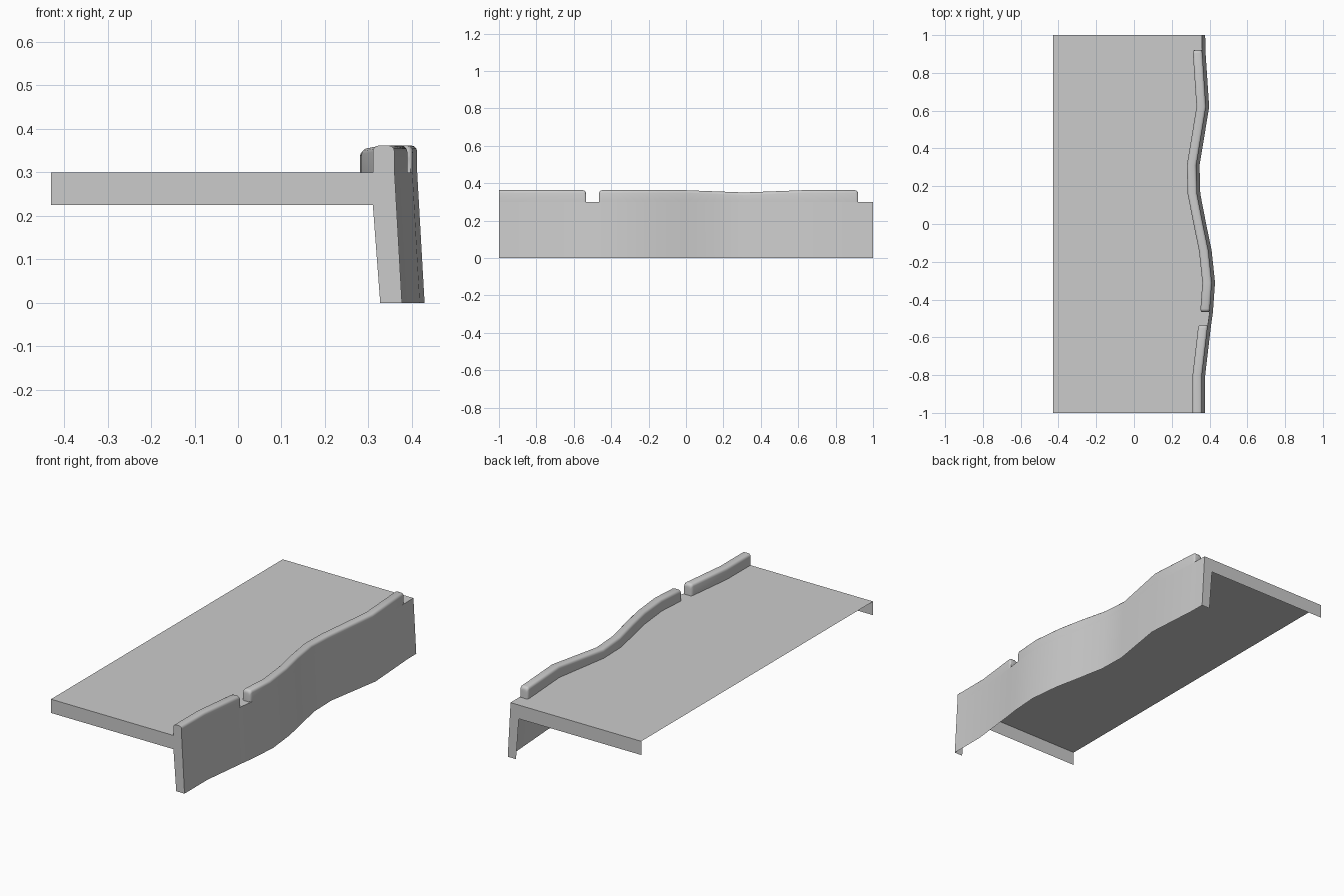
import bpy, math

if "Cube" in bpy.data.objects:
    bpy.data.objects.remove(bpy.data.objects["Cube"])

# Wavy edge: (y, x of the curb's inner face)
PATH = [(-1, .31), (-.8, .31), (-.535, .341), (-.465, .351), (-.31, .362), (-.14, .344),
        (0, .315), (.16, .284), (.31, .28), (.62, .331), (.92, .311), (1, .31)]
TOP, T, LEAN, LEFT = .30, .05, .017, -.43


def edge_x(y):
    for (y0, x0), (y1, x1) in zip(PATH, PATH[1:]):
        if y <= y1:
            return x0 + (x1 - x0) * (y - y0) / (y1 - y0)
    return PATH[-1][1]


def make(name, verts, faces, smooth=True):
    me = bpy.data.meshes.new(name)
    me.from_pydata(verts, [], faces)
    ob = bpy.data.objects.new(name, me)
    bpy.context.collection.objects.link(ob)
    if smooth:
        bpy.context.view_layer.objects.active = ob
        ob.select_set(True)
        bpy.ops.object.shade_smooth_by_angle(angle=math.radians(40))
        ob.select_set(False)
    return ob


def loft(name, rows, caps=False):
    n = len(rows[0])
    verts = [v for r in rows for v in r]
    faces = [(i * n + j, i * n + j + 1, (i + 1) * n + j + 1, (i + 1) * n + j)
             for i in range(len(rows) - 1) for j in range(n - 1)]
    if caps:
        faces.append(tuple(reversed(range(n))))
        faces.append(tuple(range(len(verts) - n, len(verts))))
    return make(name, verts, faces)


# Deck top, open underneath
outline = [(LEFT, 1, TOP), (LEFT, -1, TOP)] + [(edge_x(y) + T, y, TOP) for y, _ in PATH]
make("deck_top", outline, [tuple(range(len(outline)))], False)

# L-shaped end faces
for name, y in (("front_end", -1), ("back_end", 1)):
    b = edge_x(y)
    pts = [(LEFT, y, .225), (b, y, .225), (b + LEAN, y, 0), (b + T + LEAN, y, 0),
           (b + T, y, TOP), (LEFT, y, TOP)]
    quads = [(0, 1, 4, 5), (1, 2, 3, 4)]
    if y > 0:
        quads = [q[::-1] for q in quads]
    make(name, pts, quads, False)

# Leaning outer wall
loft("side_wall", [[(edge_x(y) + T, y, TOP), (edge_x(y) + T + LEAN, y, 0)][::1] for y, _ in PATH]).data.flip_normals()


# Rounded curb cross-section, shrunk by d near a rounded end
def curb_row(y, d):
    b, r = edge_x(y), .014
    dip = .012 * max(0, 1 - abs(y - .31) / .31)
    h = .362 - dip - d
    x0, x1 = b + d * .5, b + T - d * .3
    row = [(x0, y, TOP)]
    for cx, start in ((x0 + r, 180), (x1 - r, 90)):
        for k in range(4):
            a = math.radians(start - 30 * k)
            row.append((cx + r * math.cos(a), y, h - r + r * math.sin(a)))
    return row + [(x1, y, TOP)]


# Curb pieces either side of the drain notch
for name, y0, y1, round0 in (("curb_front", -1, -.535, False), ("curb_back", -.465, .92, True)):
    R = .016
    arc = [(R * (1 - math.sin(a)), R * (1 - math.cos(a)))
           for a in (math.radians(30 * k) for k in range(4))]
    st = [(y0 + ad, d) for d, ad in [(p[0], p[1]) for p in arc]] if round0 else [(y0, 0)]
    st += [(y, 0) for y, _ in PATH if y0 + .03 < y < y1 - .03]
    st += [(y1 - ad, d) for d, ad in reversed(arc)]
    loft(name, [curb_row(y, d) for y, d in st], True).data.flip_normals()
